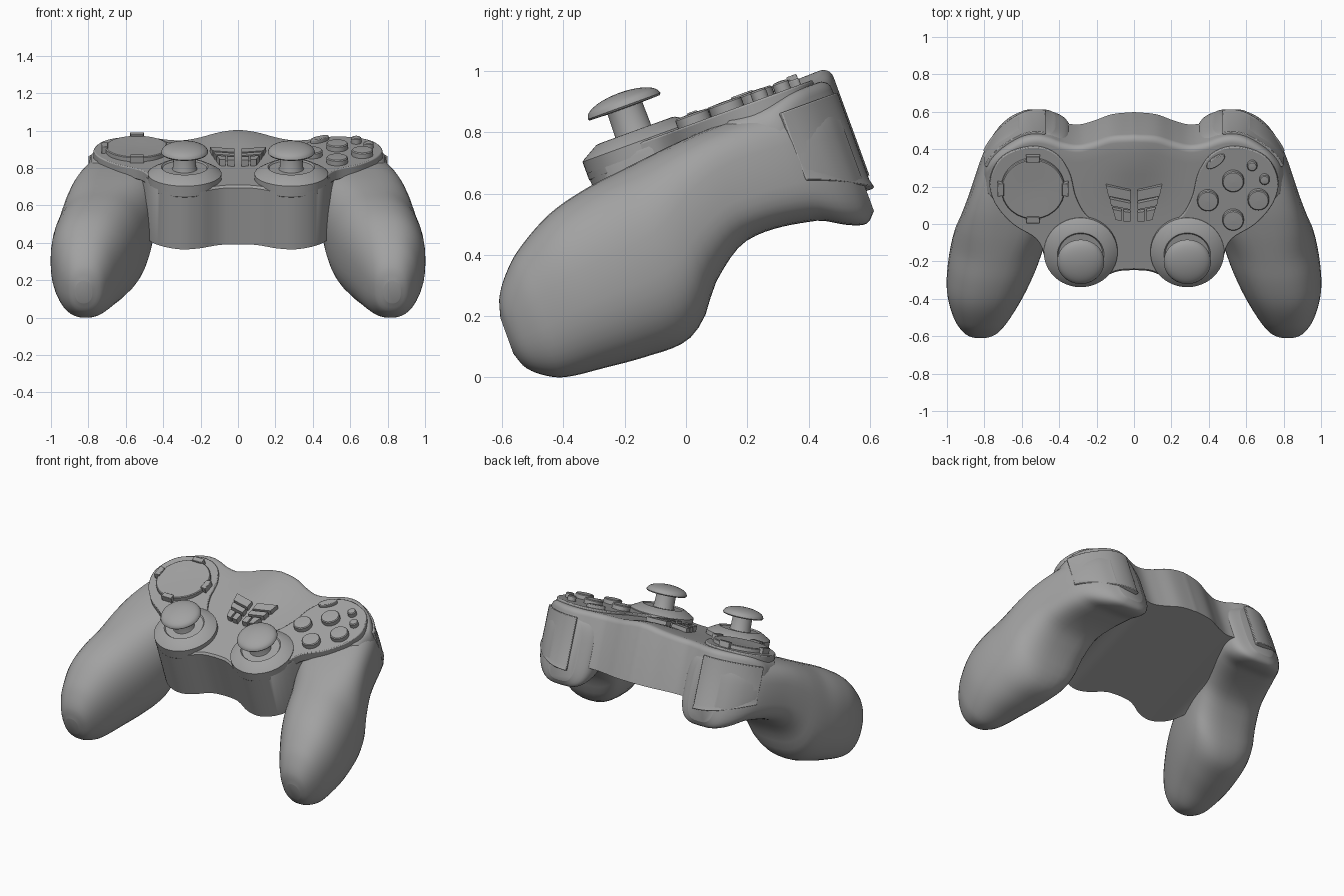
import bpy, bmesh, math
from math import sin, cos, pi

if "Cube" in bpy.data.objects:
    bpy.data.objects.remove(bpy.data.objects["Cube"])

TILT = math.radians(20)   # everything is modelled flat, then tipped forward
GREY = bpy.data.materials.new("dark_grey")
GREY.diffuse_color = (.36, .36, .36, 1)
GREY.use_nodes = True
GREY.node_tree.nodes["Principled BSDF"].inputs["Base Color"].default_value = GREY.diffuse_color


def interp(table, t):
    """Smooth cubic interpolation of rows (key, v1, v2, ...)."""
    n = len(table)
    t = max(table[0][0], min(table[-1][0], t))
    i = max(k for k in range(n - 1) if table[k][0] <= t)
    a, b = table[i], table[i + 1]
    p, q = table[max(i - 1, 0)], table[min(i + 2, n - 1)]
    h = b[0] - a[0]
    s = (t - a[0]) / h
    out = []
    for k in range(1, len(a)):
        m0 = (b[k] - p[k]) / (b[0] - p[0]) * h
        m1 = (q[k] - a[k]) / (q[0] - a[0]) * h
        out.append((2*s**3 - 3*s*s + 1)*a[k] + (s**3 - 2*s*s + s)*m0
                   + (3*s*s - 2*s**3)*b[k] + (s**3 - s*s)*m1)
    return out


def closed_spline(pts, steps=6):
    out, n = [], len(pts)
    for i in range(n):
        p, a, b, q = (pts[(i + k) % n] for k in (-1, 0, 1, 2))
        for j in range(steps):
            s = j / steps
            out.append(tuple(0.5 * (2*a[k] + (b[k] - p[k])*s + (2*p[k] - 5*a[k] + 4*b[k] - q[k])*s*s
                                    + (3*a[k] - p[k] - 3*b[k] + q[k])*s**3) for k in (0, 1)))
    return out


def finish(name, bm, mirror=False, bevel=0, angle=35):
    bmesh.ops.recalc_face_normals(bm, faces=bm.faces)
    me = bpy.data.meshes.new(name)
    bm.to_mesh(me)
    bm.free()
    me.materials.append(GREY)
    ob = bpy.data.objects.new(name, me)
    bpy.context.collection.objects.link(ob)
    ob.rotation_euler.x = TILT
    bpy.ops.object.select_all(action='DESELECT')
    ob.select_set(True)
    bpy.context.view_layer.objects.active = ob
    if bevel:
        m = ob.modifiers.new("Bevel", 'BEVEL')
        m.width, m.segments, m.limit_method, m.angle_limit = bevel, 2, 'ANGLE', math.radians(50)
    if mirror:
        m = ob.modifiers.new("Mirror", 'MIRROR')
        m.use_mirror_merge = False
    bpy.ops.object.shade_smooth_by_angle(angle=math.radians(angle))
    return ob


def loft(name, rings, **kw):
    """Skin closed rings and cap both ends."""
    bm = bmesh.new()
    vs = [[bm.verts.new(p) for p in r] for r in rings]
    n = len(rings[0])
    for a, b in zip(vs, vs[1:]):
        for i in range(n):
            j = (i + 1) % n
            bm.faces.new((a[i], a[j], b[j], b[i]))
    bm.faces.new(vs[0])
    bm.faces.new(vs[-1])
    return finish(name, bm, **kw)


def prism(name, pts, w0, w1, **kw):
    return loft(name, [[(x, u, w) for x, u in pts] for w in (w0, w1)], **kw)


def ellipse(cx, cu, a, b, rot=0, n=32):
    return [(cx + a*cos(t)*cos(rot) - b*sin(t)*sin(rot), cu + a*cos(t)*sin(rot) + b*sin(t)*cos(rot))
            for t in (2*pi*i/n for i in range(n))]


def turned(name, cx, cu, profile, n=48, **kw):
    """Round part from (radius, height) pairs."""
    return loft(name, [[(x, u, w) for x, u in ellipse(cx, cu, r, r, n=n)] for r, w in profile], **kw)


# Body: x slices between a front and a back outline
FRONT = [(0, .006), (.08, .0), (.13, -.018), (.2, -.055), (.285, -.074), (.37, -.055), (.43, -.012),
         (.465, .045), (.49, .12), (.52, .25), (.6, .3), (.8, .44)]
BACK = [(0, .788), (.12, .775), (.22, .737), (.3, .717), (.38, .73), (.45, .757), (.52, .77),
        (.6, .754), (.7, .692), (.76, .63), (.8, .565)]
BOTTOM = [(0, .415), (.3, .415), (.47, .415), (.54, .38), (.65, .39), (.74, .45), (.8, .56)]


def top(x, u):
    hump = max(0, min(1, (u - .35) / .35))
    hump = hump*hump*(3 - 2*hump)
    drop = .075*(1 - math.sqrt(max(0, 1 - max(0, (abs(x) - .69)/.11)**2)))
    return .748 + .012*u + .034*math.exp(-(x/.17)**2)*hump - drop


slices = []
N = 104
for i in range(N + 1):
    x = -.8 + 1.6*i/N
    f, b, lo = (interp(t, abs(x))[0] for t in (FRONT, BACK, BOTTOM))
    r = .035
    ring = [(x, f, lo), (x, f, top(x, f) - .012), (x, f + .012, top(x, f))]
    ring += [(x, u, top(x, u)) for u in (f + .012 + (b - r - f - .012)*k/12 for k in range(1, 12))]
    h = top(x, b)
    ring += [(x, b - r + r*sin(a), h - r + r*cos(a)) for a in (pi/2*k/5 for k in range(6))]
    ring.append((x, b, lo))
    slices.append(ring)
loft("body", slices)

# Grips: superellipse sections (u, x inner, x outer, bottom, top)
GRIP = [(-.503, .78, .87, .265, .39), (-.485, .735, .905, .215, .45), (-.44, .695, .94, .17, .515),
        (-.376, .655, .97, .137, .575), (-.24, .585, 1.0, .12, .652), (-.1, .525, .997, .108, .69),
        (.038, .48, .975, .11, .708), (.12, .46, .955, .16, .718), (.2, .44, .93, .26, .727),
        (.342, .41, .885, .352, .737), (.573, .34, .808, .335, .737), (.67, .33, .748, .285, .73),
        (.728, .355, .685, .27, .72), (.762, .42, .62, .30, .70)]
rings = []
for i in range(57):
    u = .1295 - .6325*cos(pi*i/56)
    xi, xo, wb, wt = interp(GRIP, u)
    e = 2/(2.35 + max(0, min(1, (u - .05)/.35)))
    ring = []
    for k in range(40):
        c, s = cos(2*pi*k/40), sin(2*pi*k/40)
        ring.append(((xi + xo)/2 + (xo - xi)/2*math.copysign(abs(c)**e, c), u,
                     (wb + wt)/2 + (wt - wb)/2*math.copysign(abs(s)**e, s)))
    rings.append(ring)
loft("grips", rings, mirror=True, angle=60)

# Shoulder triggers: curved panels wrapped round the back corners
rings = []
for i in range(17):
    t = i/16
    x = .475 + .315*t
    b = interp(BACK, x)[0]
    slope = (interp(BACK, x + .004)[0] - interp(BACK, x - .004)[0])/.008
    L = math.hypot(1, slope)
    nx, nu = -slope/L, 1/L
    lo, hi = .37 + .10*t*t, .705
    rings.append([(x + nx*d, b + nu*d, w) for d, w in
                  ((-.03, lo), (.02, lo), (.013, lo + .03), (.013, hi), (-.03, hi))])
loft("triggers", rings, mirror=True, bevel=.004)

# Raised control plates
plate = closed_spline([(.545, .72), (.7, .665), (.77, .53), (.745, .4), (.65, .28), (.53, .2), (.482, .12),
                       (.425, -.018), (.285, -.077), (.147, -.018), (.09, .12), (.14, .25), (.25, .32),
                       (.31, .43), (.345, .57), (.42, .68)])
prism("control_plates", plate, .71, .771, mirror=True, bevel=.006)

# Thumbstick dishes and sticks
turned("stick_dishes", .285, .12, [(.197, .735), (.197, .776), (.188, .783), (.137, .812), (.125, .814),
                                   (.118, .806)], mirror=True)
turned("stick_stems", .285, .113, [(.075, .79), (.062, .815), (.06, .91)], mirror=True)
turned("stick_caps", .285, .113, [(.05, .893), (.122, .895), (.126, .901)]
       + [(.124*cos(a), .904 + .043*sin(a)) for a in (pi/2*k/9 for k in range(1, 9))] + [(.004, .947)],
       mirror=True)

# Direction pad on the left plate
CX, CU = -.54, .487
turned("direction_disc", CX, CU, [(.17, .765), (.17, .793), (.165, .797), (.155, .797), (.08, .794),
                                  (.005, .793)])
for k in range(4):
    a = k*pi/2
    tab = [(CX + r*cos(a) - s*sin(a), CU + r*sin(a) + s*cos(a))
           for r, s in ((.155, -.034), (.19, -.038), (.19, .038), (.155, .034))]
    prism("direction_tab", tab, .765, .808, bevel=.003)

# Round buttons on the right plate
for x, u, r in ((.53, .53, .058), (.395, .42, .057), (.665, .425, .057), (.53, .31, .057),
                (.632, .618, .027), (.698, .54, .027)):
    turned("button", x, u, [(r, .765), (r, .797), (r - .005, .802), (.004, .804)], n=32)
prism("oval_button", ellipse(.437, .64, .058, .024, .65), .765, .793, bevel=.004)

# Centre buttons
for quad in ([(.02, .475), (.15, .505), (.137, .445), (.02, .42)],
             [(.02, .405), (.13, .43), (.122, .39), (.02, .368)],
             [(.02, .352), (.056, .358), (.056, .302), (.02, .30)],
             [(.068, .36), (.114, .37), (.098, .31), (.068, .304)]):
    prism("centre_buttons", quad, .74, .788, mirror=True)
